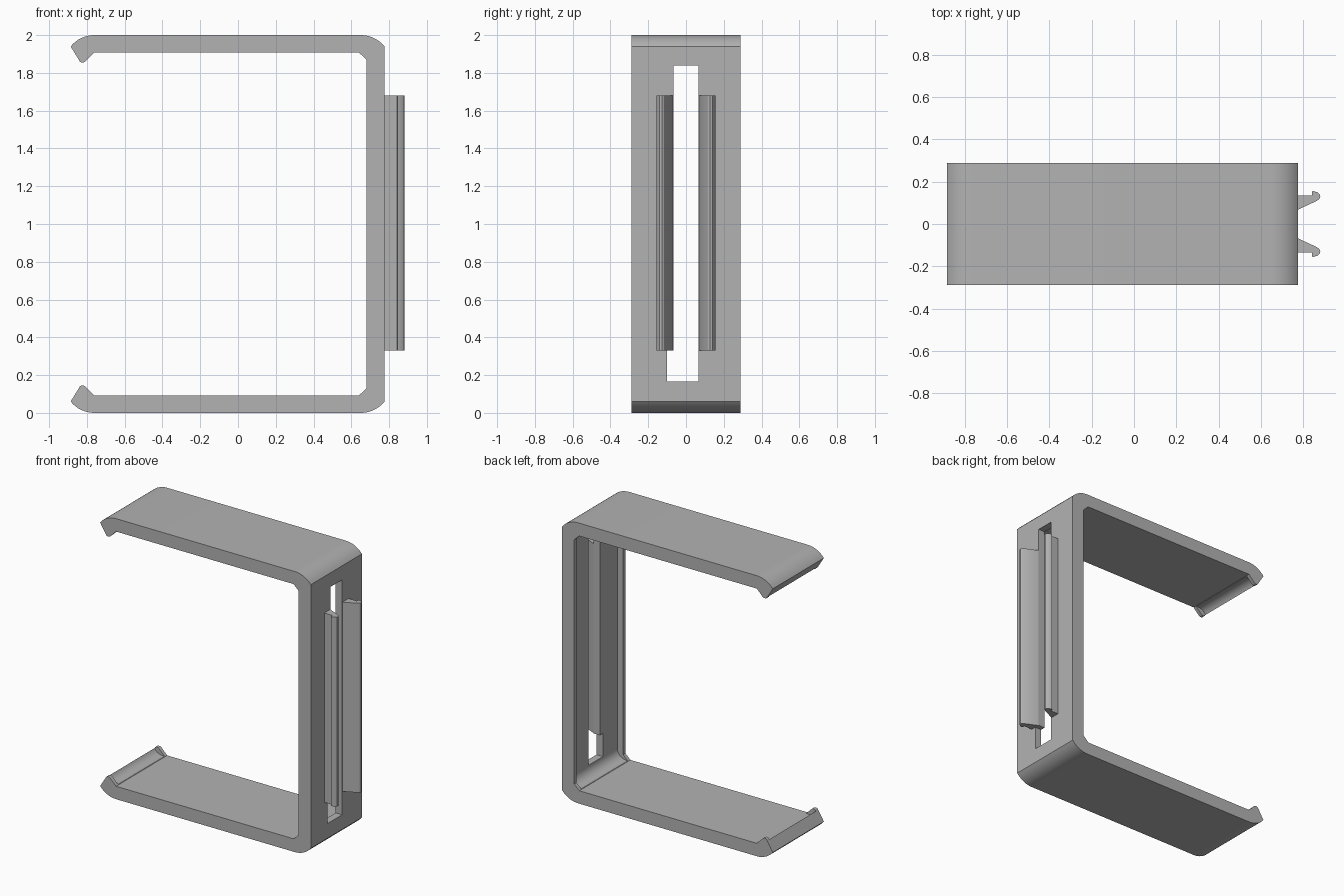
import bpy, bmesh
from math import sin, cos, pi, asin

cube = bpy.data.objects.get("Cube")
if cube:
    bpy.data.objects.remove(cube, do_unlink=True)

grey = bpy.data.materials.new("mid_grey")
grey.use_nodes = True
colour = (0.45, 0.45, 0.45, 1)
grey.diffuse_color = colour
grey.node_tree.nodes["Principled BSDF"].inputs["Base Color"].default_value = colour


def extrude(name, points, axis, low, high):
    """Prism from a 2D outline: (x, z) along y, or (x, y) along z."""
    bm = bmesh.new()
    if axis == "y":
        verts = [bm.verts.new((a, low, b)) for a, b in points]
        step = (0, high - low, 0)
    else:
        verts = [bm.verts.new((a, b, low)) for a, b in points]
        step = (0, 0, high - low)
    face = bm.faces.new(verts)
    ext = bmesh.ops.extrude_face_region(bm, geom=[face])
    moved = [g for g in ext["geom"] if isinstance(g, bmesh.types.BMVert)]
    bmesh.ops.translate(bm, verts=moved, vec=step)
    bmesh.ops.recalc_face_normals(bm, faces=bm.faces)
    mesh = bpy.data.meshes.new(name)
    bm.to_mesh(mesh)
    bm.free()
    mesh.materials.append(grey)
    obj = bpy.data.objects.new(name, mesh)
    bpy.context.collection.objects.link(obj)
    return obj


def arc(cx, cz, r, start, end, n=8):
    return [(cx + r * cos(start + (end - start) * i / n),
             cz + r * sin(start + (end - start) * i / n)) for i in range(n + 1)]


def rectangle(x0, x1, z0, z1):
    return [(x0, z0), (x1, z0), (x1, z1), (x0, z1)]


def activate(obj):
    bpy.ops.object.select_all(action="DESELECT")
    obj.select_set(True)
    bpy.context.view_layer.objects.active = obj


def cut(target, cutter):
    cutter.hide_render = True
    mod = target.modifiers.new("cut", "BOOLEAN")
    mod.operation = "DIFFERENCE"
    mod.solver = "EXACT"
    mod.object = cutter
    activate(target)
    bpy.ops.object.modifier_apply(modifier=mod.name)
    bpy.data.objects.remove(cutter, do_unlink=True)


# C-shaped frame: upper half of the profile, then its mirror image
R = 0.162
sweep = asin(0.126 / R)
upper = [(0.68, 1.87), (0.64, 1.908), (-0.76, 1.908), (-0.808, 1.86),
         (-0.815, 1.856), (-0.83, 1.856), (-0.837, 1.86)]
upper += arc(-0.76, 2 - R, R, pi / 2 + sweep, pi / 2)
upper += arc(0.65, 2 - R, R, pi / 2, pi / 2 - sweep)
lower = [(x, 2 - z) for x, z in reversed(upper)]
frame = extrude("clip_frame", upper + lower, "y", -0.288, 0.288)

# Rounded pocket between the thin side rims
r = 0.07
x0, x1, z0, z1 = -0.85, 0.725, 0.095, 1.905
pocket = (arc(x1 - r, z1 - r, r, 0, pi / 2) + arc(x0 + r, z1 - r, r, pi / 2, pi)
          + arc(x0 + r, z0 + r, r, pi, 1.5 * pi)
          + arc(x1 - r, z0 + r, r, 1.5 * pi, 2 * pi))
cut(frame, extrude("pocket_cutter", pocket, "y", -0.262, 0.262))

# Long slot through the wall, wider on one side at the bottom
slot = [(0.6, -0.1), (0.9, -0.1), (0.9, 0.065), (0.6, 0.065)]
cut(frame, extrude("notch_cutter", slot, "z", 0.165, 0.33))
cut(frame, extrude("slot_cutter", rectangle(0.6, 0.9, -0.065, 0.065), "z", 0.25, 1.84))

# Pair of barbed snap hooks on the outside of the wall
hook = [(0.765, 0.067), (0.776, 0.068), (0.862, 0.108), (0.876, 0.117),
        (0.882, 0.128), (0.879, 0.14), (0.868, 0.15), (0.845, 0.157),
        (0.842, 0.15), (0.842, 0.136), (0.765, 0.136)]
parts = [frame]
for name, side in (("front_hook", -1), ("back_hook", 1)):
    parts.append(extrude(name, [(x, side * y) for x, y in hook], "z", 0.33, 1.68))

for part in parts:
    activate(part)
    bpy.ops.object.shade_smooth_by_angle(angle=0.5)
